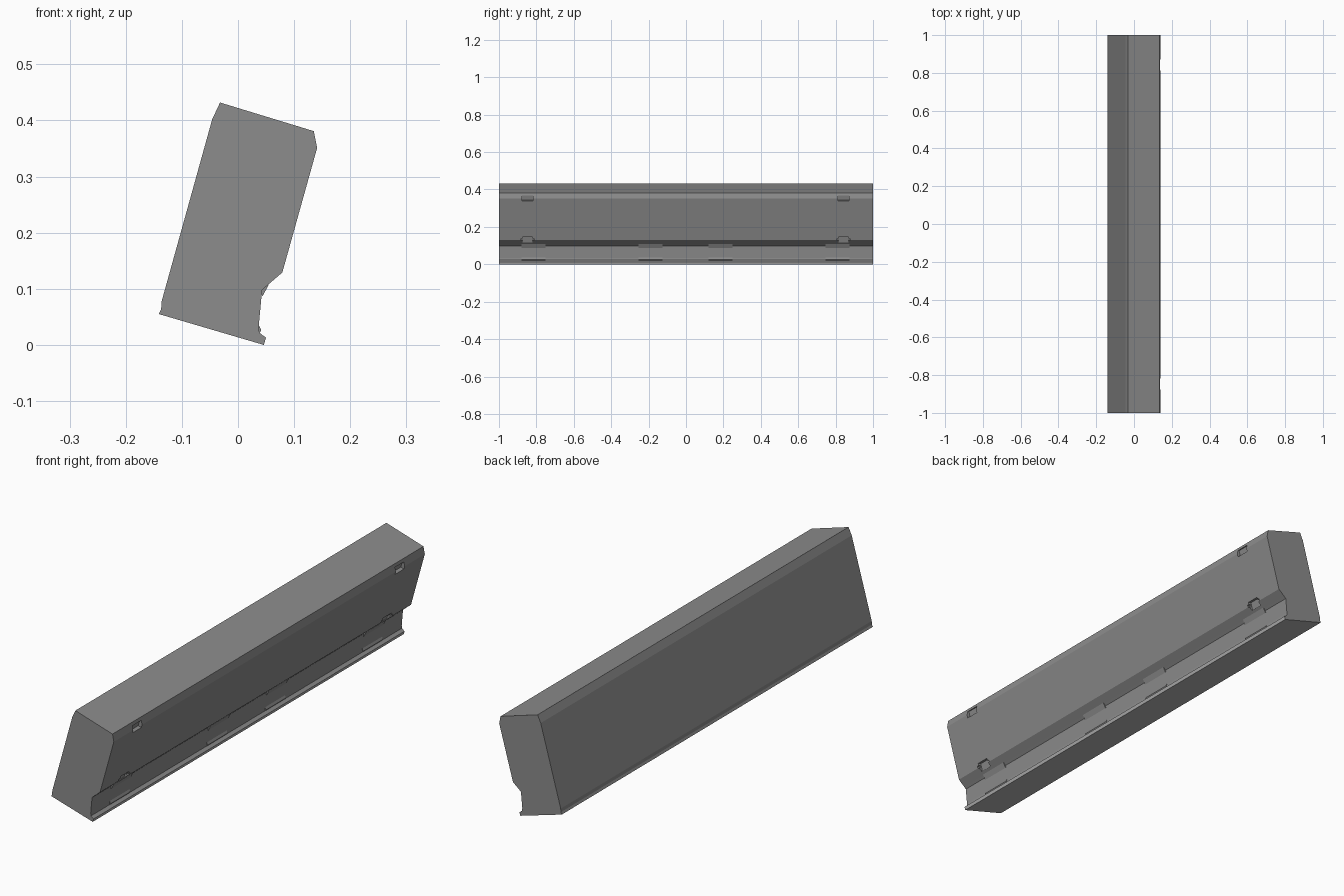
import bpy, bmesh, math

if "Cube" in bpy.data.objects:
    bpy.data.objects.remove(bpy.data.objects["Cube"], do_unlink=True)

TILT = math.radians(15.6)


def make_material(name, value):
    mat = bpy.data.materials.new(name)
    mat.use_nodes = True
    colour = (value, value, value, 1)
    mat.diffuse_color = colour
    mat.node_tree.nodes["Principled BSDF"].inputs["Base Color"].default_value = colour
    return mat


grey = make_material("mid grey", 0.262)
light_grey = make_material("light grey", 0.43)


def prism(name, profile, y0, y1):
    """Extrude an x-z profile along y."""
    mesh = bpy.data.meshes.new(name)
    bm = bmesh.new()
    face = bm.faces.new([bm.verts.new((x, y0, z)) for x, z in profile])
    out = bmesh.ops.extrude_face_region(bm, geom=[face])
    verts = [v for v in out["geom"] if isinstance(v, bmesh.types.BMVert)]
    bmesh.ops.translate(bm, vec=(0, y1 - y0, 0), verts=verts)
    bmesh.ops.recalc_face_normals(bm, faces=bm.faces)
    bm.to_mesh(mesh)
    bm.free()
    mesh.materials.append(grey)
    obj = bpy.data.objects.new(name, mesh)
    bpy.context.collection.objects.link(obj)
    return obj


def cut_pocket(body, x, z, y, depth, width, height):
    """Cut a tilted rectangular recess into the body."""
    bpy.ops.mesh.primitive_cube_add(size=1, location=(x, y, z), rotation=(0, TILT, 0))
    cutter = bpy.context.object
    cutter.name = "pocket_cutter"
    cutter.scale = (depth, width, height)
    cutter.hide_render = True
    cutter.data.materials.append(grey)
    mod = body.modifiers.new("pocket", "BOOLEAN")
    mod.operation = "DIFFERENCE"
    mod.solver = "EXACT"
    mod.object = cutter
    bpy.context.view_layer.objects.active = body
    bpy.ops.object.modifier_apply(modifier=mod.name)
    bpy.data.objects.remove(cutter, do_unlink=True)


# Long body with chamfered top, stepped side and small lip at the foot
body = prism("body", [
    (-0.032, 0.432), (0.135, 0.381), (0.141, 0.351), (0.079, 0.129),
    (0.052, 0.106), (0.043, 0.098), (0.042, 0.088), (0.037, 0.034),
    (0.038, 0.022), (0.043, 0.018), (0.05, 0.013), (0.046, 0.0),
    (-0.141, 0.055), (-0.137, 0.064), (-0.136, 0.078), (-0.046, 0.402)], -1, 1)

# Pockets near both ends, on the upper and lower corners of the side
for y in (-0.847, 0.842):
    cut_pocket(body, 0.139, 0.353, y, 0.024, 0.057, 0.028)
    cut_pocket(body, 0.077, 0.131, y, 0.024, 0.055, 0.034)
    cut_pocket(body, 0.077, 0.134, y, 0.012, 0.07, 0.01)

# Lighter underside and lip edge
body.data.materials.append(light_grey)
for face in body.data.polygons:
    if face.normal.z < -0.2 and face.center.z < 0.05:
        face.material_index = 1

# Clip tabs in the corners of the groove
for i, y in enumerate((-0.815, -0.19, 0.185, 0.81)):
    prism(f"upper_tab_{i}", [(0.055, 0.108), (0.044, 0.087), (0.036, 0.1)],
          y - 0.064, y + 0.064)
    prism(f"lower_tab_{i}", [(0.037, 0.036), (0.0415, 0.026), (0.038, 0.021), (0.03, 0.025)],
          y - 0.064, y + 0.064)
